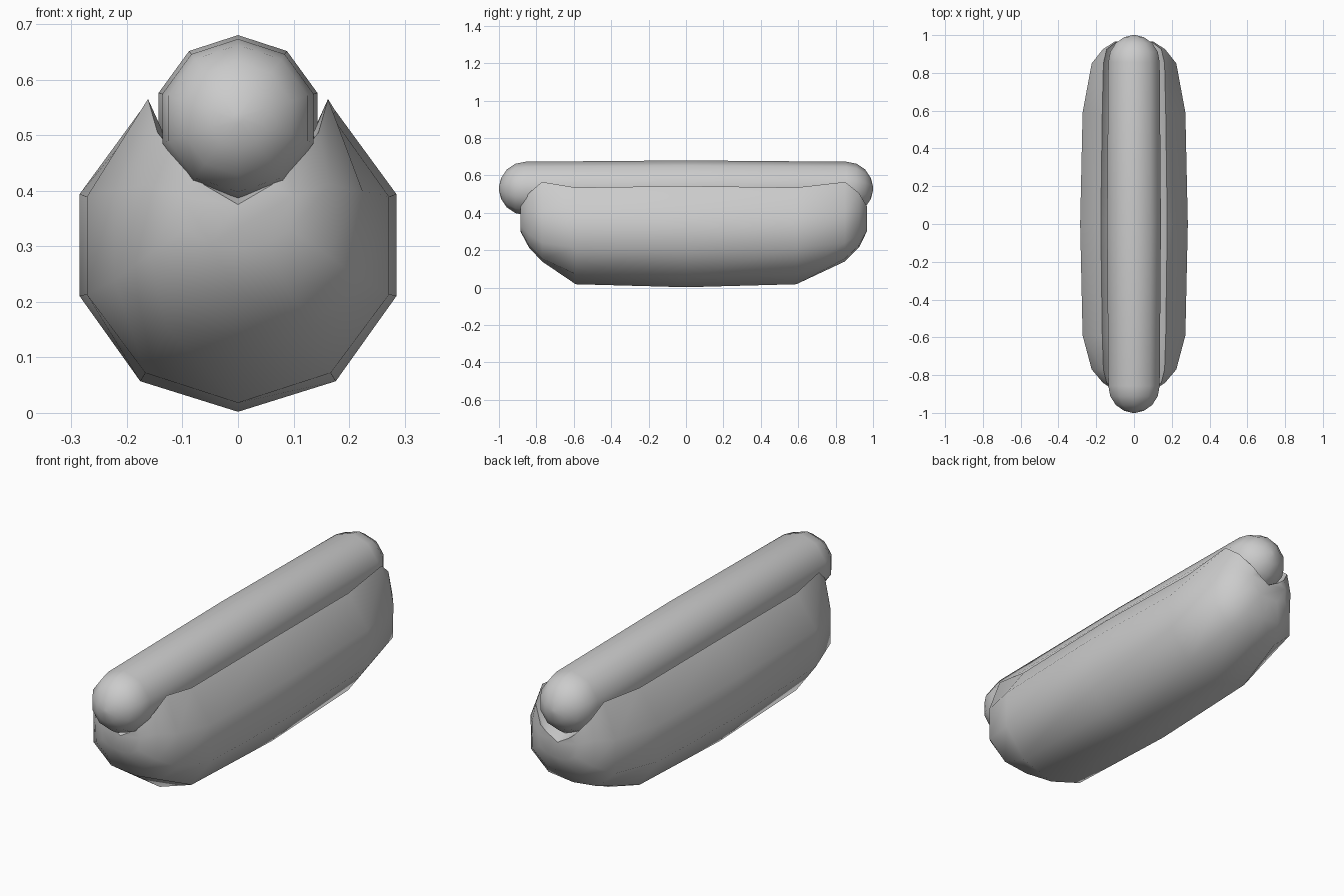
import bpy, bmesh, math

if "Cube" in bpy.data.objects:
    bpy.data.objects.remove(bpy.data.objects["Cube"])


def loft(name, rings, angle):
    """Skin closed cross-section rings and cap both ends."""
    bm = bmesh.new()
    loops = [[bm.verts.new(p) for p in ring] for ring in rings]
    n = len(loops[0])
    for a, b in zip(loops, loops[1:]):
        for i in range(n):
            j = (i + 1) % n
            bm.faces.new((a[i], a[j], b[j], b[i]))
    bm.faces.new(loops[0])
    bm.faces.new(loops[-1])
    bmesh.ops.remove_doubles(bm, verts=bm.verts, dist=0.0001)
    bmesh.ops.recalc_face_normals(bm, faces=bm.faces)
    mesh = bpy.data.meshes.new(name)
    bm.to_mesh(mesh)
    bm.free()
    ob = bpy.data.objects.new(name, mesh)
    bpy.context.collection.objects.link(ob)
    bpy.ops.object.select_all(action='DESELECT')
    ob.select_set(True)
    bpy.context.view_layer.objects.active = ob
    bpy.ops.object.shade_smooth_by_angle(angle=math.radians(angle))
    return ob


# Sausage: ten-sided capsule, slightly fuller in the middle
SIDES, R = 10, 0.143
cap = [(0.857 + R * math.sin(math.radians(a)), R * math.cos(math.radians(a)))
       for a in (0, 22.5, 45, 67.5, 86)]
profile = [(-y, r) for y, r in reversed(cap)] + [(0, 0.15)] + cap
loft("sausage", [[(r * math.sin(2 * math.pi * i / SIDES), y,
                   0.53 + r * math.cos(2 * math.pi * i / SIDES))
                  for i in range(SIDES)] for y, r in profile], 60)


# Bun: half sections from the bottom, up the side, over the rim, into the groove
middle = [(0, .002), (.176, .057), (.285, .21), (.285, .394), (.176, .543), (.14, .49), (0, .40)]
quarter = [(0, .018), (.167, .072), (.272, .213), (.272, .389), (.168, .535), (.135, .49), (0, .40)]
shoulder = [(0, .14), (.13, .155), (.222, .24), (.224, .40), (.162, .565), (.13, .49), (0, .40)]
nose = [(0, .215), (.09, .225), (.16, .285), (.165, .41), (.145, .505), (.11, .45), (0, .39)]
tip = [(0, .30), (.05, .305), (.095, .33), (.10, .39), (.09, .435), (.06, .41), (0, .375)]


def section(y, half):
    mirrored = [(-x, z) for x, z in reversed(half[1:-1])]
    return [(x, y, z) for x, z in half + mirrored]


stations = [(-.885, tip), (-.84, nose), (-.77, shoulder), (-.59, quarter), (0, middle),
            (.59, quarter), (.85, shoulder), (.925, nose), (.967, tip)]
loft("bun", [section(y, half) for y, half in stations], 60)
